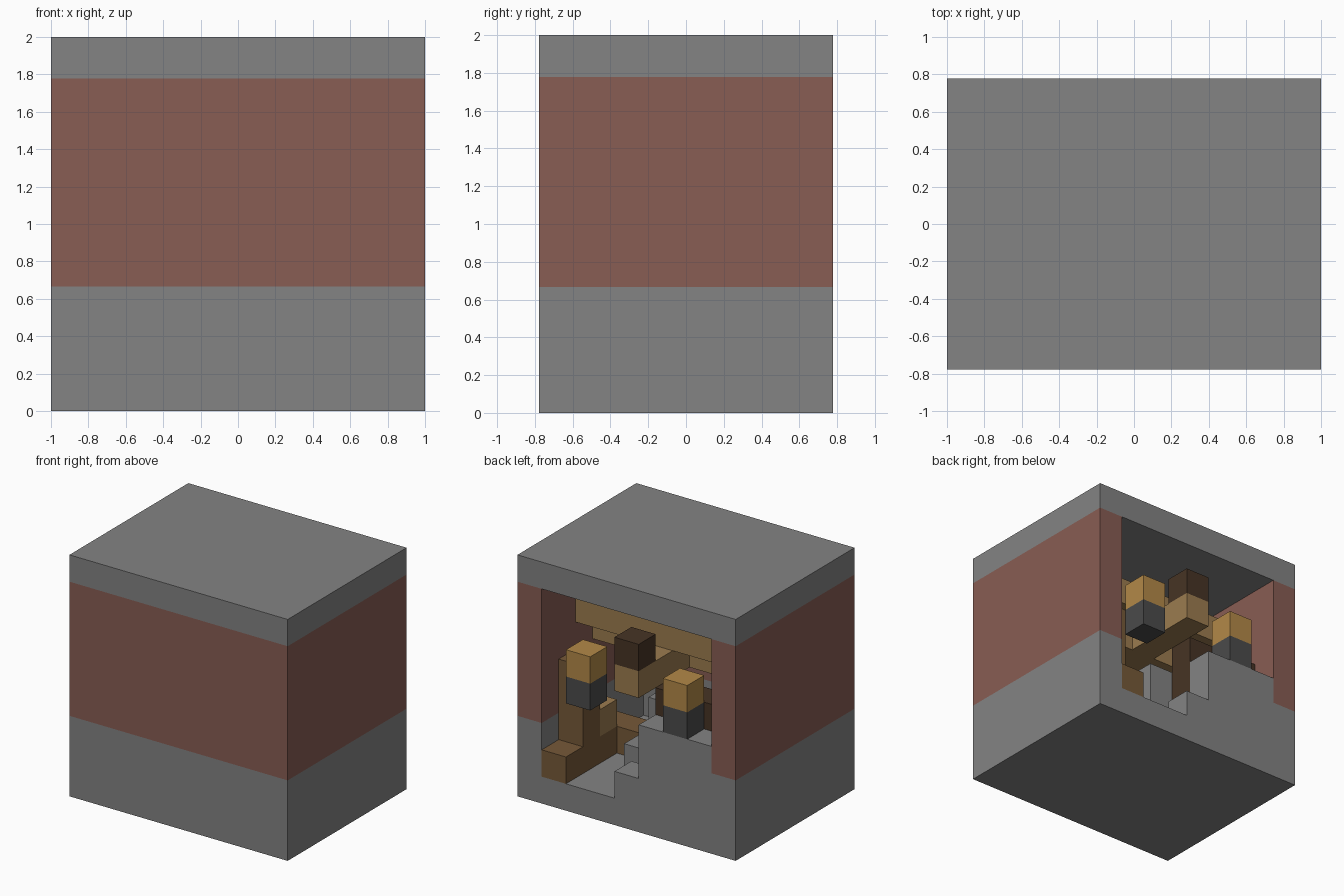
import bpy
import bmesh

cube = bpy.data.objects.get("Cube")
if cube:
    bpy.data.objects.remove(cube, do_unlink=True)

U = 2 / 9                 # one block
NX, NY, NZ = 9, 7, 9      # room size in blocks


def material(name, rgb):
    m = bpy.data.materials.new(name)
    m.use_nodes = True
    m.diffuse_color = (*rgb, 1)
    shader = m.node_tree.nodes["Principled BSDF"]
    shader.inputs["Base Color"].default_value = (*rgb, 1)
    shader.inputs["Roughness"].default_value = 0.9
    return m


stone = material("grey stone", (0.227, 0.227, 0.227))
brick = material("red brick", (0.246, 0.109, 0.087))
light_wood = material("light planks", (0.33, 0.2, 0.078))
brown_wood = material("brown planks", (0.18, 0.1, 0.04))
dark_wood = material("dark wood", (0.062, 0.034, 0.018))
gold = material("lantern gold", (0.45, 0.25, 0.065))
charcoal = material("charcoal", (0.07, 0.07, 0.07))


def prism(name, outline, bottom, top, mat):
    """Extrude an outline; x counts blocks from -x, y counts blocks from the back."""
    bm = bmesh.new()
    verts = [bm.verts.new(((x - NX / 2) * U, (NY / 2 - y) * U, bottom * U))
             for x, y in outline]
    face = bm.faces.new(verts)
    grown = bmesh.ops.extrude_face_region(bm, geom=[face])["geom"]
    moved = [g for g in grown if isinstance(g, bmesh.types.BMVert)]
    bmesh.ops.translate(bm, verts=moved, vec=(0, 0, (top - bottom) * U))
    bmesh.ops.recalc_face_normals(bm, faces=bm.faces)
    mesh = bpy.data.meshes.new(name)
    bm.to_mesh(mesh)
    bm.free()
    mesh.materials.append(mat)
    obj = bpy.data.objects.new(name, mesh)
    bpy.context.collection.objects.link(obj)
    return obj


def block(name, x, y, z, mat):
    (x0, x1), (y0, y1) = x, y
    return prism(name, [(x0, y0), (x1, y0), (x1, y1), (x0, y1)], z[0], z[1], mat)


# Room shell: floor, three-sided walls open at the back, roof
full_x, full_y = (0, NX), (0, NY)
walls = [(0, 0), (1, 0), (1, 6), (8, 6), (8, 0), (9, 0), (9, 7), (0, 7)]
block("floor", full_x, full_y, (0, 1), stone)
prism("lower_walls", walls, 1, 3, stone)
prism("upper_walls", walls, 3, 8, brick)
block("roof", full_x, full_y, (8, NZ), stone)

# Stone landing, steps and pillar
block("landing", (1, 4), (0, 1), (1, 4), stone)
block("lower_step", (4, 5), (0, 1), (1, 2), stone)
block("inner_step", (5, 6), (2, 3), (1, 2), stone)
block("pillar", (4, 5), (2, 3), (1, 4), stone)

# Dark railing and its post
block("railing_post", (3, 4), (1, 2), (1, 5), dark_wood)
block("railing", (1, 3), (1, 2), (1, 5), dark_wood)

# Brown bench along the wall with a tall post
bench = [(7, 0), (8, 0), (8, 4), (5, 4), (5, 3), (7, 3)]
prism("bench", bench, 1, 2, brown_wood)
block("bench_post", (7, 8), (1, 2), (2, 5), brown_wood)
block("bench_shelf", (7, 8), (2, 3), (2, 3), light_wood)

# Light timber frame under the roof
tee = [(4, 0), (5, 0), (5, 3), (8, 3), (8, 4), (1, 4), (1, 3), (4, 3)]
prism("tee_beam", tee, 5, 6, light_wood)
block("upper_beam", (1, 8), (2, 3), (6, 7), light_wood)
block("beam_cap", (4, 5), (0, 1), (6, 7), dark_wood)

# Two lanterns: charcoal base with a gold top
for side, x in (("right", 2), ("left", 6)):
    block(side + "_lantern_base", (x, x + 1), (0, 1), (4, 5), charcoal)
    block(side + "_lantern_top", (x, x + 1), (0, 1), (5, 6), gold)
